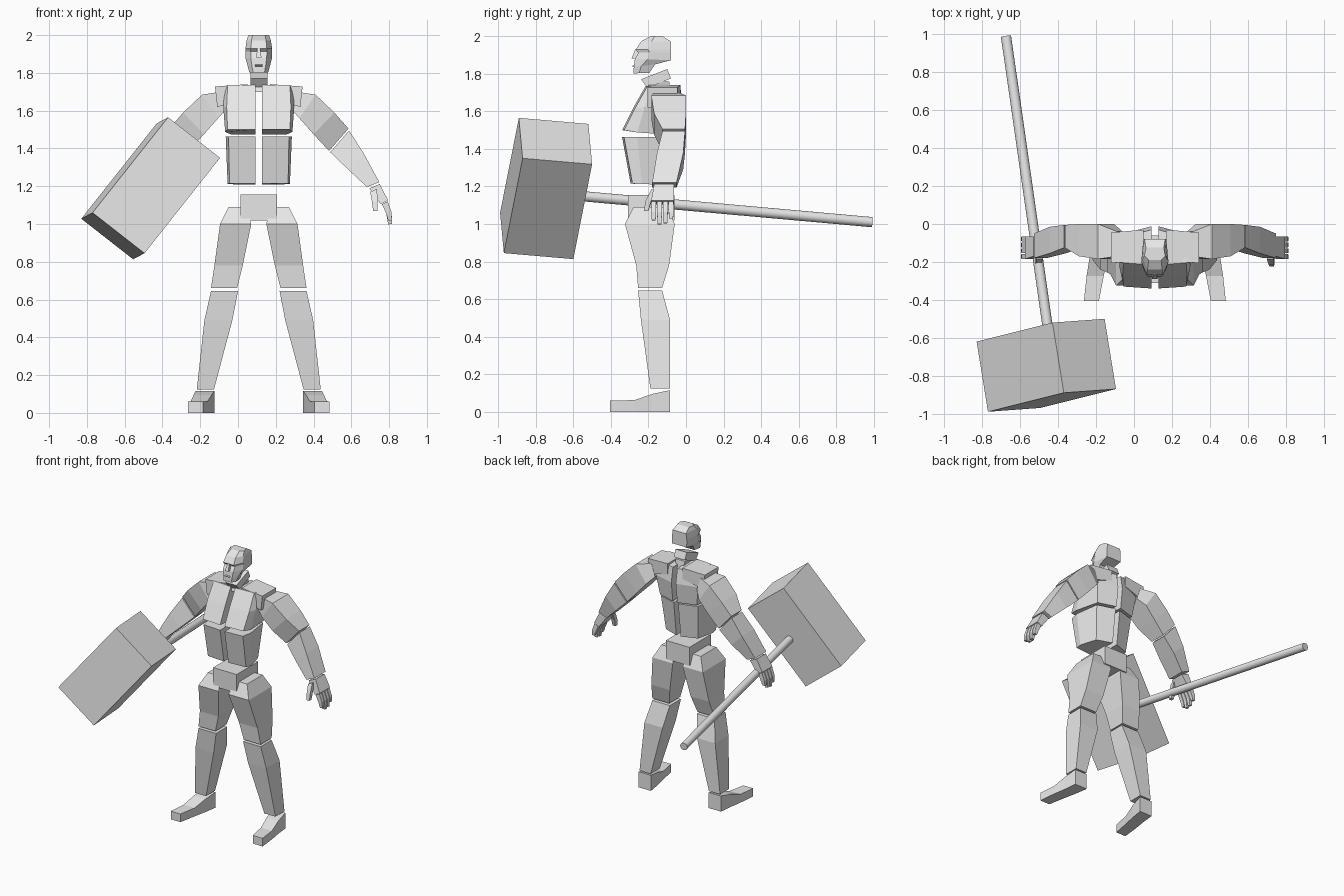
import bpy, bmesh, math
from mathutils import Vector

if "Cube" in bpy.data.objects:
    bpy.data.objects.remove(bpy.data.objects["Cube"])

CX = 0.11  # body centre line
clay = bpy.data.materials.new("pale_grey")
clay.diffuse_color = (0.8, 0.8, 0.8, 1)
clay.use_nodes = True
clay.node_tree.nodes["Principled BSDF"].inputs["Base Color"].default_value = clay.diffuse_color


def loft(name, rings, side=1, cx=CX):
    """Skin equal-length point rings into one closed solid."""
    bm = bmesh.new()
    vs = [[bm.verts.new((cx + side * x, y, z)) for x, y, z in r] for r in rings]
    n = len(vs[0])
    for a, b in zip(vs, vs[1:]):
        for i in range(n):
            j = (i + 1) % n
            bm.faces.new((a[i], a[j], b[j], b[i]))
    bm.faces.new(vs[0][::-1])
    bm.faces.new(vs[-1])
    bmesh.ops.recalc_face_normals(bm, faces=bm.faces)
    me = bpy.data.meshes.new(name)
    bm.to_mesh(me)
    bm.free()
    me.materials.append(clay)
    ob = bpy.data.objects.new(name, me)
    bpy.context.collection.objects.link(ob)
    return ob


def pair(name, rings):
    loft("left_" + name, rings, 1)
    loft("right_" + name, rings, -1)


def slab(z, x0, x1, y0, y1):
    """Horizontal rectangle ring."""
    return [(x0, y0, z), (x1, y0, z), (x1, y1, z), (x0, y1, z)]


def cut(top, low, y0, y1):
    """Ring across a limb, from its upper edge (x, z) to its lower edge."""
    return [(top[0], y0, top[1]), (top[0], y1, top[1]),
            (low[0], y1, low[1]), (low[0], y0, low[1])]


def wall(y, x0, x1, z0, z1):
    """Upright rectangle ring."""
    return [(x0, y, z0), (x1, y, z0), (x1, y, z1), (x0, y, z1)]


def torso(zf, zb, xf, xm, xb, yf, ym, yb):
    """Half-torso ring with a bevelled side, front at zf and back at zb."""
    zm = (zf + zb) / 2
    return [(0.018, yf, zf), (xf, yf + 0.01, zf), (xm, ym, zm),
            (xb, yb - 0.04, zb), (0.018, yb, zb)]


# Legs
pair("thigh", [slab(1.09, .06, .16, -.28, -.10), slab(1.0, .04, .205, -.325, -.06),
               slab(.78, .085, .235, -.265, -.09), slab(.66, .115, .253, -.255, -.127)])
pair("shin", [slab(.645, .11, .253, -.255, -.127), slab(.49, .14, .288, -.24, -.085),
              slab(.125, .237, .328, -.19, -.085)])
pair("foot", [wall(-.085, .235, .335, 0, .115), wall(-.18, .25, .345, 0, .095),
              wall(-.275, .27, .36, 0, .062), wall(-.405, .295, .374, 0, .06)])

# Pelvis and torso halves
loft("pelvis", [slab(1.018, -.096, .096, -.31, -.06), slab(1.155, -.096, .096, -.31, -.06)])
pair("abdomen", [torso(1.215, 1.21, .155, .165, .13, -.295, -.235, -.07),
                 torso(1.462, 1.462, .16, .175, .15, -.34, -.26, -.04)])
pair("chest", [torso(1.50, 1.475, .165, .178, .15, -.34, -.26, -.03),
               torso(1.62, 1.62, .17, .188, .17, -.28, -.22, -.012),
               torso(1.735, 1.725, .165, .18, .16, -.215, -.18, -.03)])
pair("shoulder_block", [cut((.06, 1.74), (.06, 1.66), -.20, -.03),
                        cut((.232, 1.728), (.22, 1.62), -.205, -.045)])

# Arms
pair("upper_arm", [cut((.20, 1.70), (.17, 1.61), -.17, -.04),
                   cut((.30, 1.685), (.215, 1.56), -.185, 0),
                   cut((.40, 1.59), (.29, 1.475), -.17, 0),
                   cut((.475, 1.505), (.372, 1.387), -.125, -.005)])
pair("forearm", [cut((.478, 1.495), (.378, 1.38), -.125, -.005),
                 cut((.555, 1.375), (.472, 1.29), -.155, -.015),
                 cut((.638, 1.222), (.573, 1.195), -.18, -.05)])

# Hands
pair("palm", [cut((.64, 1.212), (.585, 1.188), -.17, -.065),
              cut((.685, 1.125), (.645, 1.105), -.185, -.065)])
for i, tip in enumerate((1.02, 1.0, 1.005, 1.03)):
    y = -.172 + i * .031
    pair(f"finger_{i + 1}", [cut((.682, 1.12), (.652, 1.105), y - .013, y + .013),
                             cut((.702, 1.065), (.675, 1.055), y - .013, y + .013),
                             cut((.705, tip), (.685, tip - .002), y - .010, y + .010)])
pair("thumb", [cut((.625, 1.185), (.59, 1.17), -.185, -.155),
               cut((.63, 1.125), (.60, 1.115), -.215, -.185),
               cut((.628, 1.07), (.605, 1.07), -.225, -.20)])

# Neck
loft("neck", [[(-.045, -.205, 1.725), (.045, -.205, 1.725), (.045, -.08, 1.775), (-.045, -.08, 1.775)],
              [(-.045, -.24, 1.77), (.045, -.24, 1.77), (.045, -.10, 1.825), (-.045, -.10, 1.825)]])
loft("neck_base", [slab(1.70, -.025, .025, -.21, -.08), slab(1.76, -.04, .04, -.19, -.09)])


# Head with recessed eye band
def skull(z, w, yf, yb, zb=None):
    zb = z if zb is None else zb
    ym, f = yf + .35 * (yb - yf), .6 * w
    half = [(f, yf, z), (w, ym, z + .35 * (zb - z)), (.85 * w, yb, zb)]
    return half + [(-x, y, c) for x, y, c in half[::-1]]


loft("head", [skull(1.802, .05, -.28, -.195, 1.805), skull(1.835, .06, -.278, -.165, 1.85),
              skull(1.88, .07, -.272, -.08, 1.872), skull(1.912, .071, -.252, -.08),
              skull(1.928, .071, -.268, -.08), skull(1.972, .064, -.24, -.08),
              skull(2.0, .055, -.19, -.125)])
loft("nose", [slab(1.882, -.014, .014, -.29, -.25), slab(1.93, -.007, .007, -.27, -.24)])
loft("mouth", [wall(-.286, -.02, .02, 1.838, 1.842), wall(-.27, -.02, .02, 1.832, 1.848)])

# Hammer head: oblique box from one corner and three edges
corner = Vector((-.37, -.89, 1.565))
depth, width, length = Vector((-.06, .37, -.032)), Vector((.275, .02, -.215)), Vector((-.40, -.10, -.505))
face = [corner, corner + width, corner + width + length, corner + length]
loft("hammer_head", [face, [p + depth for p in face]], cx=0)

# Hammer handle
end, start = Vector((-.675, .99, 1.01)), Vector((-.43, -.72, 1.163))
axis = (end - start).normalized()
u = axis.cross(Vector((0, 0, 1))).normalized()
v = axis.cross(u)
circle = [.027 * (math.cos(t) * u + math.sin(t) * v) for t in (k * math.tau / 16 for k in range(16))]
handle = loft("hammer_handle", [[p + c for c in circle] for p in (start, end)], cx=0)
bpy.context.view_layer.objects.active = handle
handle.select_set(True)
bpy.ops.object.shade_smooth_by_angle()
